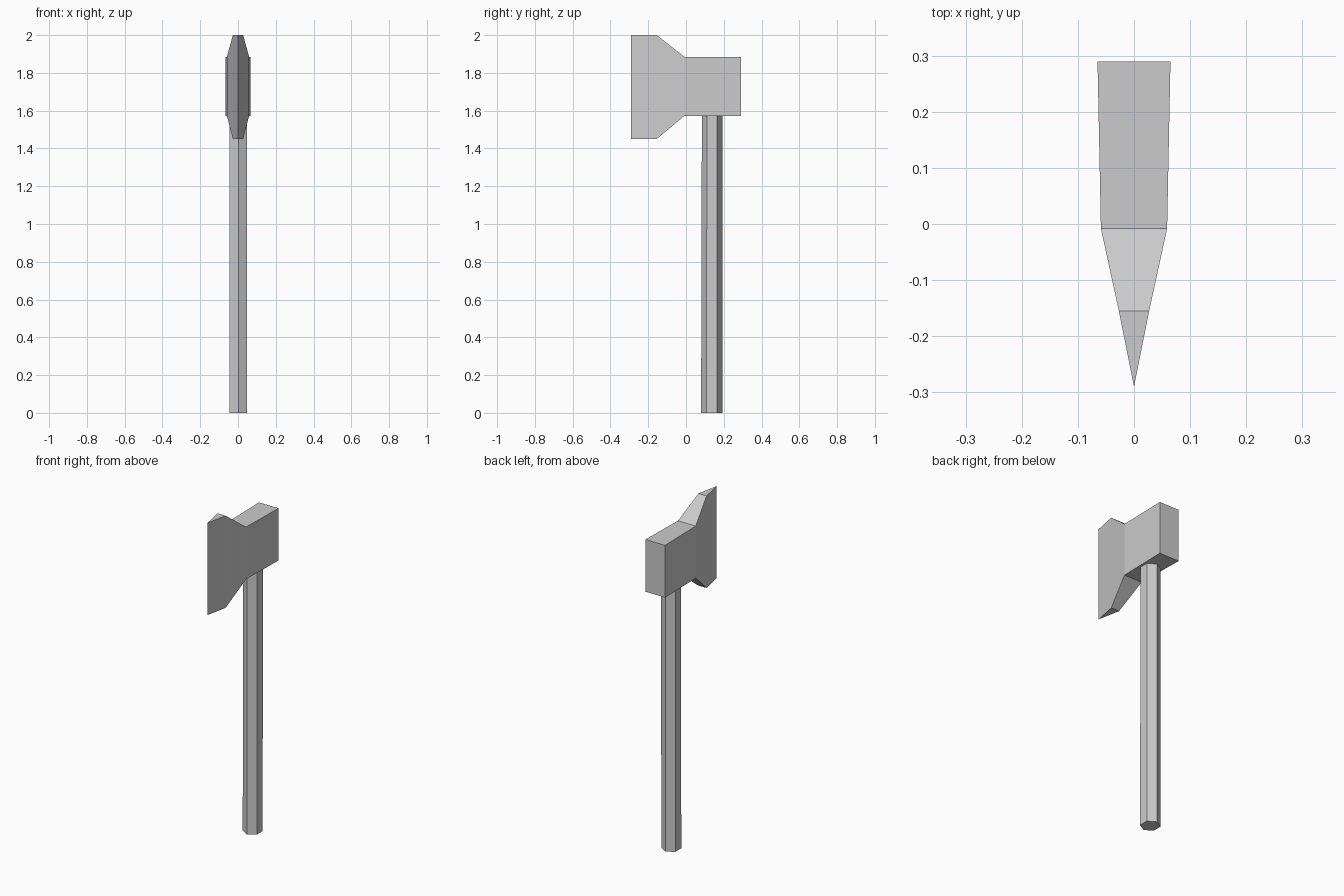
import bpy
import bmesh
from math import sin, cos, tau

cube = bpy.data.objects.get("Cube")
if cube:
    bpy.data.objects.remove(cube, do_unlink=True)

grey = bpy.data.materials.new("plain_grey")
grey.use_nodes = True
colour = (0.6, 0.6, 0.6, 1)
grey.diffuse_color = colour
grey.node_tree.nodes["Principled BSDF"].inputs["Base Color"].default_value = colour


def loft(name, sections):
    """Join equal-length closed sections into a capped solid."""
    bm = bmesh.new()
    rings = [[bm.verts.new(p) for p in s] for s in sections]
    n = len(rings[0])
    for a, b in zip(rings, rings[1:]):
        for i in range(n):
            j = (i + 1) % n
            bm.faces.new((a[i], a[j], b[j], b[i]))
    bm.faces.new(rings[0])
    bm.faces.new(rings[-1])
    # The cutting edge collapses to a single line
    bmesh.ops.remove_doubles(bm, verts=bm.verts, dist=0.0001)
    bmesh.ops.recalc_face_normals(bm, faces=bm.faces)
    mesh = bpy.data.meshes.new(name)
    bm.to_mesh(mesh)
    bm.free()
    mesh.materials.append(grey)
    obj = bpy.data.objects.new(name, mesh)
    bpy.context.collection.objects.link(obj)
    return obj


def block(y, half_width, low, high):
    w = half_width
    return [(-w, y, low), (w, y, low), (w, y, high), (-w, y, high)]


def hexagon(y, z, radius):
    return [(0.002 + 0.0465 * sin(i * tau / 6) / sin(tau / 6),
             y + radius * cos(i * tau / 6), z) for i in range(6)]


# Head: thick poll, flaring cheeks, then the wedge of the blade
head = loft("axe_head", [
    block(0.29, 0.065, 1.573, 1.885),
    block(-0.008, 0.059, 1.573, 1.885),
    block(-0.155, 0.027, 1.45, 2.0),
])

# Blade wedge closes the front of the head on a vertical edge
bm = bmesh.new()
bm.from_mesh(head.data)
bm.faces.ensure_lookup_table()
front = min(bm.faces, key=lambda f: f.calc_center_median().y)
corners = list(front.verts)
bmesh.ops.delete(bm, geom=[front], context='FACES_ONLY')
bottom = bm.verts.new((0, -0.29, 1.45))
top = bm.verts.new((0, -0.29, 2.0))
low = sorted((v for v in corners if v.co.z < 1.7), key=lambda v: v.co.x)
high = sorted((v for v in corners if v.co.z > 1.7), key=lambda v: v.co.x)
for i in range(2):
    bm.faces.new((low[i], bottom, top, high[i]))
bm.faces.new((low[0], low[1], bottom))
bm.faces.new((high[0], high[1], top))
bmesh.ops.recalc_face_normals(bm, faces=bm.faces)
bm.to_mesh(head.data)
bm.free()

# Six-sided handle, ending under the head
loft("handle", [hexagon(0.136, 0, 0.056), hexagon(0.138, 1.575, 0.054)])
